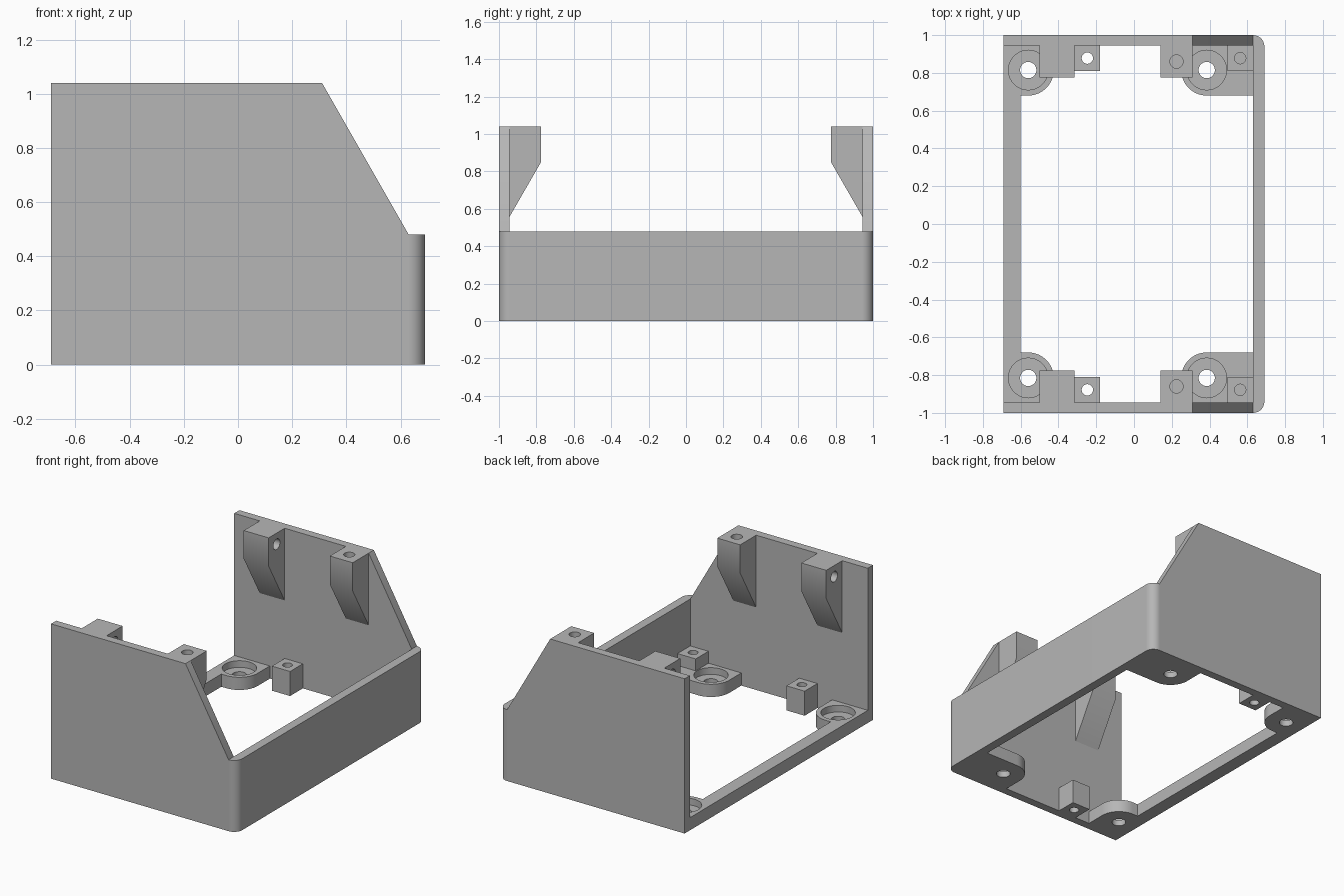
import bpy, bmesh, math
from mathutils import Matrix

if "Cube" in bpy.data.objects:
    bpy.data.objects.remove(bpy.data.objects["Cube"], do_unlink=True)

grey = bpy.data.materials.new("plain_grey")
grey.use_nodes = True
COLOUR = (0.47, 0.47, 0.47, 1)
grey.diffuse_color = COLOUR
grey.node_tree.nodes["Principled BSDF"].inputs["Base Color"].default_value = COLOUR

AXES = {"x": lambda u, v, w: (w, u, v),
        "y": lambda u, v, w: (u, w, v),
        "z": lambda u, v, w: (u, v, w)}


def arc(cx, cy, r, start, end, steps=16):
    angles = [math.radians(start + (end - start) * i / steps) for i in range(steps + 1)]
    return [(cx + r * math.cos(a), cy + r * math.sin(a)) for a in angles]


def circle(cx, cy, r):
    return arc(cx, cy, r, 0, 360, 40)[:-1]


def add_object(name, mesh):
    obj = bpy.data.objects.new(name, mesh)
    bpy.context.collection.objects.link(obj)
    return obj


def prism(name, outline, axis, low, high):
    """Extrude a closed outline along an axis."""
    bm = bmesh.new()
    place = AXES[axis]
    face = bm.faces.new([bm.verts.new(place(u, v, low)) for u, v in outline])
    top = bmesh.ops.extrude_face_region(bm, geom=[face])["geom"]
    shift = place(0, 0, high - low)
    bmesh.ops.translate(bm, vec=shift, verts=[g for g in top if isinstance(g, bmesh.types.BMVert)])
    bmesh.ops.recalc_face_normals(bm, faces=bm.faces[:])
    mesh = bpy.data.meshes.new(name)
    bm.to_mesh(mesh)
    bm.free()
    mesh.materials.append(grey)
    return add_object(name, mesh)


def rect(u0, u1, v0, v1):
    return [(u0, v0), (u1, v0), (u1, v1), (u0, v1)]


def drill(obj, axis, cu, cv, radius, low, high):
    """Cut a round hole and discard the cutter."""
    cutter = prism("cutter", circle(cu, cv, radius), axis, low, high)
    cutter.hide_render = True
    mod = obj.modifiers.new("hole", "BOOLEAN")
    mod.operation, mod.solver, mod.object = "DIFFERENCE", "EXACT", cutter
    deps = bpy.context.evaluated_depsgraph_get()
    mesh = bpy.data.meshes.new_from_object(obj.evaluated_get(deps))
    obj.modifiers.clear()
    obj.data = mesh
    bpy.data.objects.remove(cutter, do_unlink=True)


INNER = 0.945     # inside face of the side walls
PAD_TOP = 0.085
POST_TOP = 0.165
TOP = 1.04
PAD_Y, PAD_R = 0.815, 0.135

# Low end wall with rounded outer corners, and the floor rail at the open end
end_wall = prism("end_wall", [(0.63, -1)] + arc(0.63, -0.94, 0.06, -90, 0)
                 + arc(0.63, 0.94, 0.06, 0, 90), "z", 0, 0.48)
floor_rail = prism("floor_rail", rect(-0.69, -0.6, -0.68, 0.68), "z", 0, PAD_TOP)

# Side wall with sloping edge
sides = [prism("side_wall", [(-0.69, 0), (0.63, 0), (0.63, 0.48), (0.31, TOP), (-0.69, TOP)],
               "y", INNER, 1)]

# Screw pads with counterbored holes
open_pad = prism("open_end_pad", [(-0.69, INNER), (-0.69, 0.68)]
                 + arc(-0.56, PAD_Y, PAD_R, -90, 0) + [(-0.425, INNER)], "z", 0, PAD_TOP)
wall_pad = prism("wall_end_pad", [(0.25, INNER)] + arc(0.385, PAD_Y, PAD_R, 180, 270)
                 + [(0.63, 0.68), (0.63, INNER)], "z", 0, PAD_TOP)
for pad, x in ((open_pad, -0.56), (wall_pad, 0.385)):
    drill(pad, "z", x, PAD_Y, 0.105, 0.04, 0.2)
    drill(pad, "z", x, PAD_Y, 0.043, -0.1, 0.2)
    sides.append(pad)

# Small square posts, one drilled through and one blind
through_post = prism("through_post", rect(-0.315, -0.18, 0.81, INNER), "z", 0, POST_TOP)
drill(through_post, "z", -0.247, 0.878, 0.03, -0.1, 0.3)
blind_post = prism("blind_post", rect(0.495, 0.63, 0.81, INNER), "z", PAD_TOP, POST_TOP)
drill(blind_post, "z", 0.562, 0.878, 0.03, 0.1, 0.3)
sides += [through_post, blind_post]

# Upper brackets with tapered undersides
taper = [(INNER, 0.555), (INNER, TOP), (0.775, TOP), (0.775, 0.85)]
cross_bracket = prism("cross_drilled_bracket", taper, "x", -0.5, -0.315)
drill(cross_bracket, "x", 0.86, 0.965, 0.035, -0.6, -0.2)
top_bracket = prism("top_drilled_bracket", taper, "x", 0.14, 0.31)
drill(top_bracket, "z", 0.225, 0.86, 0.035, 0.88, 1.2)
sides += [cross_bracket, top_bracket]

# Mirror everything on the back side to the front
parts = [end_wall, floor_rail]
for obj in sides:
    base = obj.name
    mesh = obj.data.copy()
    mesh.transform(Matrix.Diagonal((1, -1, 1, 1)))
    mesh.flip_normals()
    obj.name = "back_" + base
    parts += [obj, add_object("front_" + base, mesh)]

# Smooth the round surfaces, keep edges sharp
bpy.ops.object.select_all(action="DESELECT")
for obj in parts:
    obj.select_set(True)
bpy.context.view_layer.objects.active = parts[0]
bpy.ops.object.shade_smooth_by_angle(angle=math.radians(30))
